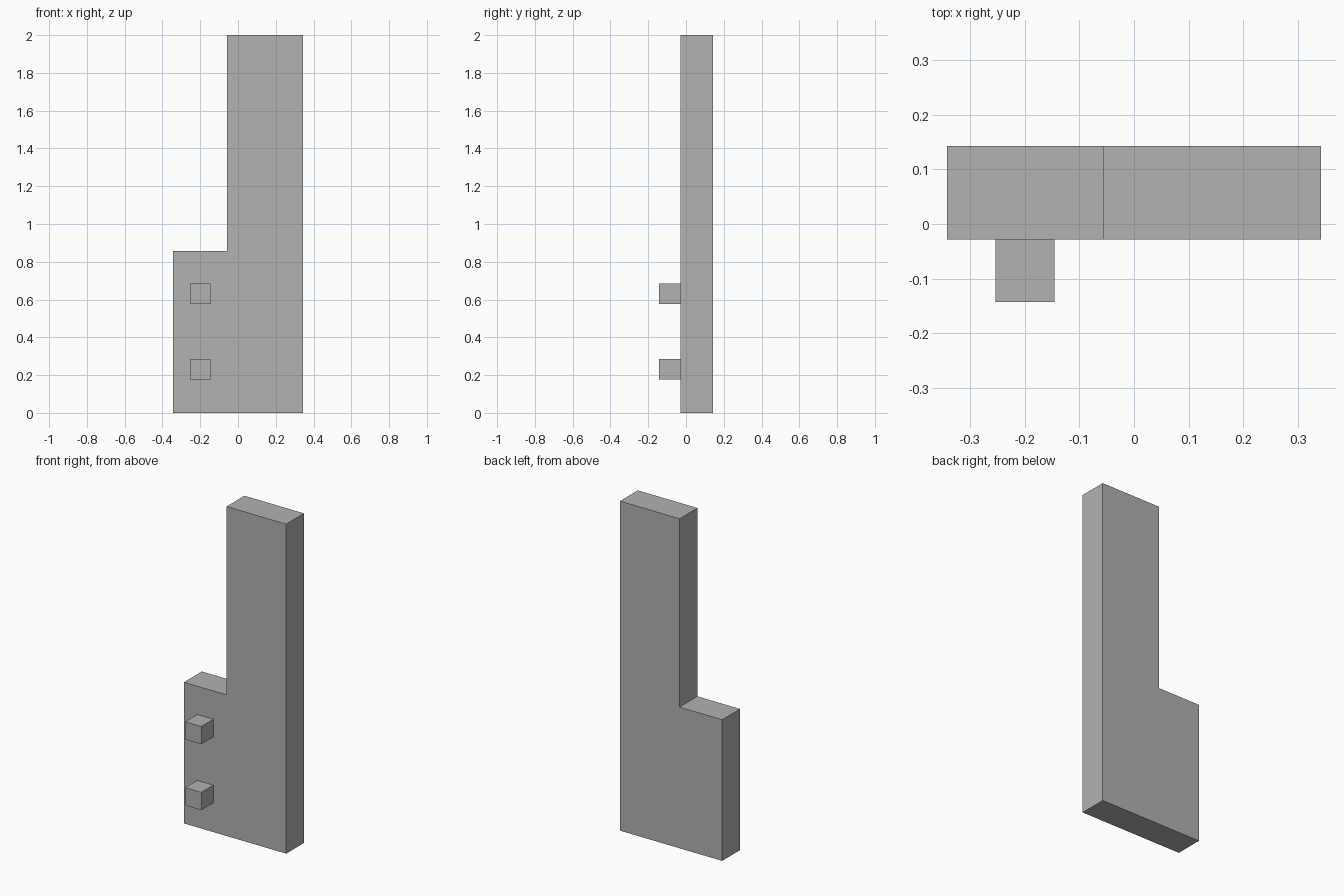
import bpy
import bmesh

cube = bpy.data.objects.get("Cube")
if cube:
    bpy.data.objects.remove(cube, do_unlink=True)

grey = bpy.data.materials.new("plain grey")
grey.use_nodes = True
colour = (0.445, 0.445, 0.445, 1)
grey.diffuse_color = colour
grey.node_tree.nodes["Principled BSDF"].inputs["Base Color"].default_value = colour

FRONT, BACK, PEG_TIP = -0.028, 0.143, -0.143


def extrude_profile(name, profile, y_front, y_back):
    """Extrude a front (x, z) outline from y_front to y_back."""
    bm = bmesh.new()
    face = bm.faces.new([bm.verts.new((x, y_front, z)) for x, z in profile])
    result = bmesh.ops.extrude_face_region(bm, geom=[face], use_keep_orig=True)
    moved = [v for v in result["geom"] if isinstance(v, bmesh.types.BMVert)]
    bmesh.ops.translate(bm, verts=moved, vec=(0, y_back - y_front, 0))
    bmesh.ops.recalc_face_normals(bm, faces=bm.faces)
    mesh = bpy.data.meshes.new(name)
    bm.to_mesh(mesh)
    bm.free()
    mesh.materials.append(grey)
    obj = bpy.data.objects.new(name, mesh)
    bpy.context.collection.objects.link(obj)
    return obj


# Stepped upright plate
extrude_profile("stepped_plate", [
    (-0.343, 0), (0.343, 0), (0.343, 2),
    (-0.057, 2), (-0.057, 0.857), (-0.343, 0.857),
], FRONT, BACK)

# Two square pegs on the front of the low step
half = 0.054
for name, z in (("lower_peg", 0.231), ("upper_peg", 0.631)):
    x = -0.2
    extrude_profile(name, [
        (x - half, z - half), (x + half, z - half),
        (x + half, z + half), (x - half, z + half),
    ], PEG_TIP, FRONT)
